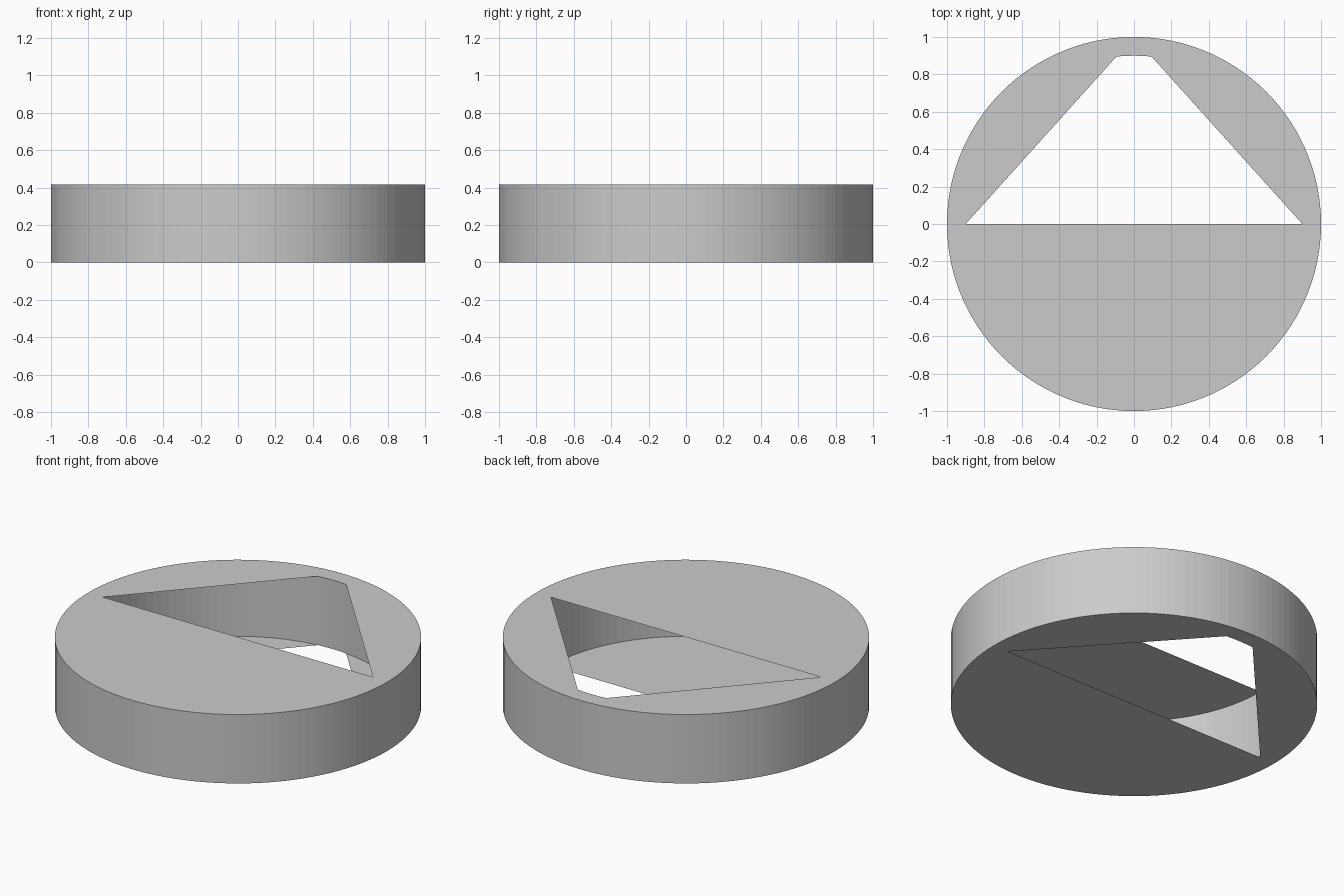
import bpy
import bmesh
from math import sin, cos, tau

SEG = 120          # sides of the round wall
OUTER, INNER, HEIGHT = 1.0, 0.9, 0.415

cube = bpy.data.objects.get("Cube")
if cube:
    bpy.data.objects.remove(cube)

grey = bpy.data.materials.new("light_grey")
grey.use_nodes = True
colour = (0.6, 0.6, 0.6, 1)
grey.diffuse_color = colour
grey.node_tree.nodes["Principled BSDF"].inputs["Base Color"].default_value = colour


def finish(name, bm):
    mesh = bpy.data.meshes.new(name)
    bm.to_mesh(mesh)
    bm.free()
    mesh.materials.append(grey)
    obj = bpy.data.objects.new(name, mesh)
    bpy.context.collection.objects.link(obj)


def point(radius, step, z):
    angle = tau * step / SEG
    return radius * cos(angle), radius * sin(angle), z


# Ring wall: a rectangular section swept around the axis
bm = bmesh.new()
section = [(OUTER, 0), (OUTER, HEIGHT), (INNER, HEIGHT), (INNER, 0)]
loops = [[bm.verts.new(point(r, i, z)) for r, z in section] for i in range(SEG)]
for i, a in enumerate(loops):
    b = loops[(i + 1) % SEG]
    for k in range(4):
        n = (k + 1) % 4
        bm.faces.new((a[k], b[k], b[n], a[n]))
bmesh.ops.recalc_face_normals(bm, faces=bm.faces)
finish("ring_wall", bm)


# Thin covers: front half disc plus two side slivers, leaving the opening
def cover(name, z, up):
    bm = bmesh.new()
    half, notch = SEG // 2, SEG // 60
    quarter = SEG // 4
    spans = [(half, SEG), (0, quarter - notch), (quarter + notch, half)]
    for start, end in spans:
        verts = [bm.verts.new(point(INNER, i, z)) for i in range(start, end + 1)]
        bm.faces.new(verts if up else verts[::-1])
    finish(name, bm)


cover("top_cover", HEIGHT, True)
cover("bottom_cover", 0, False)
